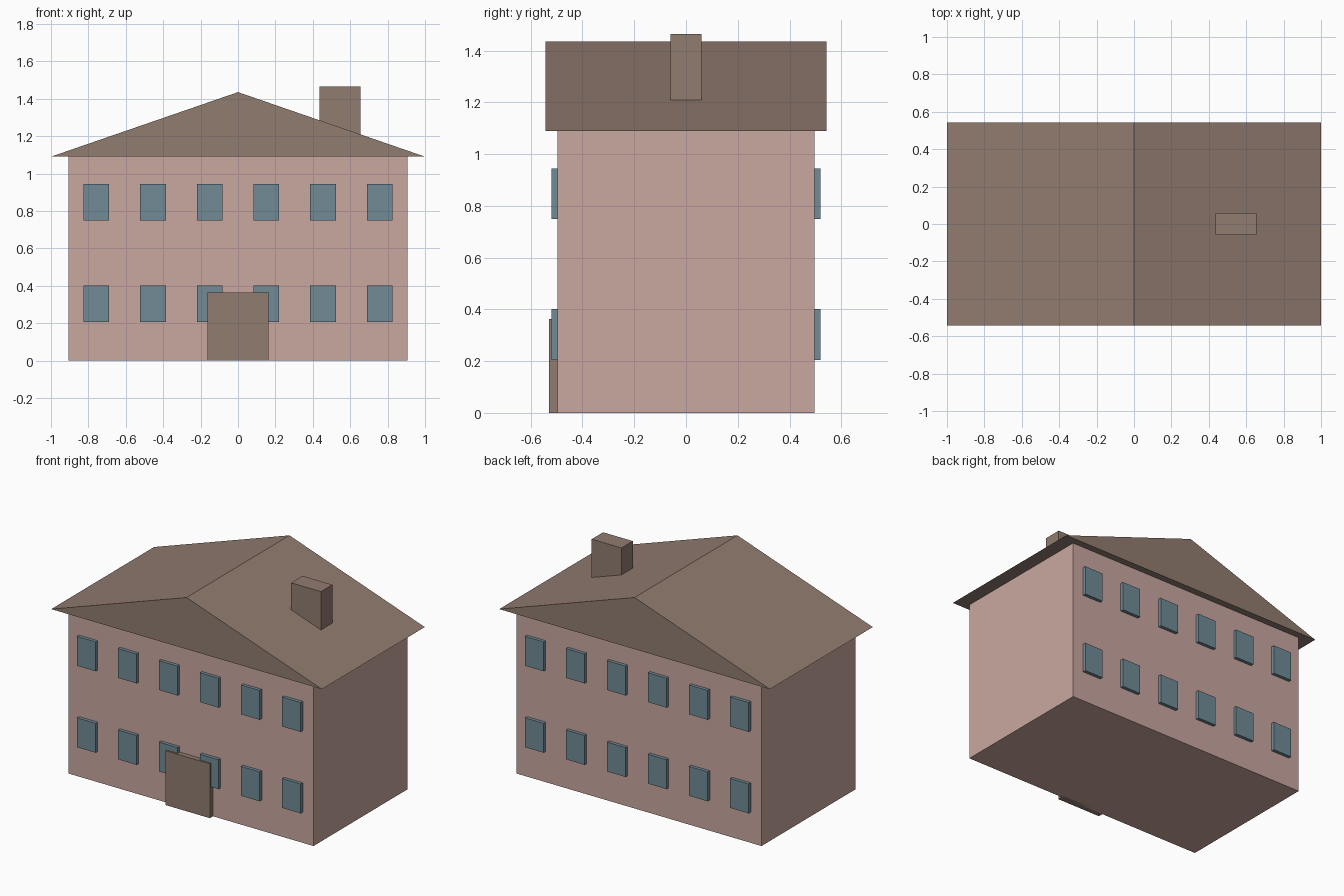
import bpy, bmesh
from mathutils import Vector

cube = bpy.data.objects.get("Cube")
if cube:
    bpy.data.objects.remove(cube, do_unlink=True)


def make_material(name, rgb):
    mat = bpy.data.materials.new(name)
    mat.use_nodes = True
    mat.diffuse_color = (*rgb, 1)
    mat.node_tree.nodes["Principled BSDF"].inputs["Base Color"].default_value = (*rgb, 1)
    return mat


pink = make_material("pink plaster", (0.59, 0.39, 0.35))
brown = make_material("warm brown", (0.285, 0.2, 0.16))
blue = make_material("blue grey glass", (0.165, 0.258, 0.305))


def finish(name, bm, mat):
    bmesh.ops.recalc_face_normals(bm, faces=bm.faces)
    mesh = bpy.data.meshes.new(name)
    bm.to_mesh(mesh)
    bm.free()
    mesh.materials.append(mat)
    obj = bpy.data.objects.new(name, mesh)
    bpy.context.collection.objects.link(obj)
    return obj


def box(name, low, high, mat):
    low, high = Vector(low), Vector(high)
    bm = bmesh.new()
    bmesh.ops.create_cube(bm, size=1)
    for v in bm.verts:
        v.co = (low + high) / 2 + v.co * (high - low)
    return finish(name, bm, mat)


# Main block
wall_x, wall_y, eaves = 0.906, 0.497, 1.09
box("walls", (-wall_x, -wall_y, 0), (wall_x, wall_y, eaves), pink)

# Gabled roof: triangular profile extruded from front to back
bm = bmesh.new()
gable = bm.faces.new([bm.verts.new((x, -0.543, z))
                      for x, z in ((-1, eaves), (1, eaves), (0, 1.435))])
side = bmesh.ops.extrude_face_region(bm, geom=[gable], use_keep_orig=True)["geom"]
moved = [g for g in side if isinstance(g, bmesh.types.BMVert)]
bmesh.ops.translate(bm, verts=moved, vec=(0, 1.086, 0))
finish("roof", bm, brown)

# Chimney and door
box("chimney", (0.435, -0.06, 1.15), (0.655, 0.06, 1.465), brown)
box("door", (-0.163, -0.53, 0), (0.163, -0.48, 0.363), brown)

# Two rows of six windows on the front and back
for side_name, y in (("front", -wall_y), ("back", wall_y)):
    for floor, z in (("lower", 0.303), ("upper", 0.847)):
        for i in range(6):
            x = (i - 2.5) * 0.303
            box(f"{side_name}_{floor}_window_{i + 1}",
                (x - 0.069, y - 0.022, z - 0.098),
                (x + 0.069, y + 0.022, z + 0.098), blue)
